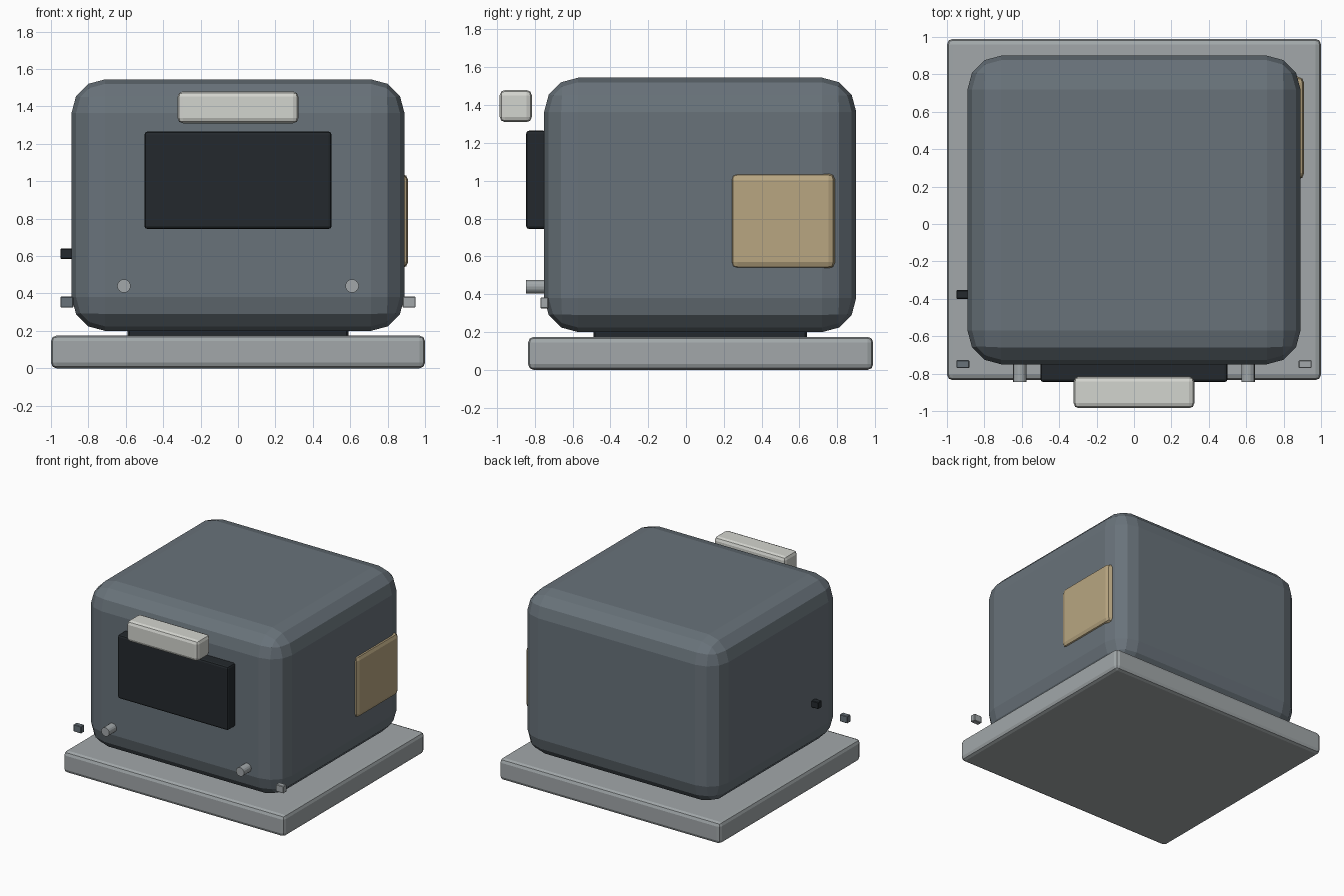
import bpy, math

if "Cube" in bpy.data.objects:
    bpy.data.objects.remove(bpy.data.objects["Cube"])


def material(name, rgb):
    m = bpy.data.materials.new(name)
    m.diffuse_color = (*rgb, 1)
    m.use_nodes = True
    m.node_tree.nodes["Principled BSDF"].inputs["Base Color"].default_value = m.diffuse_color
    return m


shell = material("slate", (0.14, 0.17, 0.195))
steel = material("light_steel", (0.36, 0.39, 0.40))
black = material("black", (0.017, 0.022, 0.026))
cream = material("cream", (0.65, 0.66, 0.62))
tan = material("tan", (0.48, 0.38, 0.22))


def box(name, x, y, z, mat, bevel=0.0, segments=2):
    """Bevelled box from (min, max) ranges on each axis."""
    ranges = (x, y, z)
    bpy.ops.mesh.primitive_cube_add(size=1, location=[(a + b) / 2 for a, b in ranges])
    ob = bpy.context.object
    ob.name = name
    ob.scale = [b - a for a, b in ranges]
    bpy.ops.object.transform_apply(location=False, rotation=False, scale=True)
    ob.data.materials.append(mat)
    if bevel:
        mod = ob.modifiers.new("bevel", "BEVEL")
        mod.width = bevel
        mod.segments = segments
    return ob


# Base slab and the recessed neck under the housing
box("base_slab", (-1, 1), (-0.835, 0.99), (0, 0.175), steel, 0.03)
box("base_neck", (-0.59, 0.59), (-0.49, 0.64), (0.15, 0.26), black, 0.01, 1)

# Main rounded housing
box("housing", (-0.89, 0.89), (-0.75, 0.90), (0.2, 1.545), shell, 0.18, 3)

# Front window and the handle bar in front of it
box("front_window", (-0.5, 0.5), (-0.845, -0.74), (0.745, 1.265), black, 0.015)
box("handle", (-0.323, 0.323), (-0.985, -0.815), (1.31, 1.48), cream, 0.028)

# Side panel
box("side_panel", (0.83, 0.91), (0.237, 0.788), (0.535, 1.04), tan, 0.035)

# Front pegs
for side, label in ((-1, "left"), (1, "right")):
    bpy.ops.mesh.primitive_cylinder_add(vertices=16, radius=0.036, depth=0.13,
                                        location=(side * 0.61, -0.78, 0.44),
                                        rotation=(math.pi / 2, 0, 0))
    peg = bpy.context.object
    peg.name = label + "_peg"
    peg.data.materials.append(steel)

# Small side lugs and the rear-left button
box("left_lug", (-0.95, -0.88), (-0.77, -0.728), (0.325, 0.383), shell, 0.004, 1)
box("right_lug", (0.88, 0.95), (-0.77, -0.728), (0.325, 0.383), steel, 0.004, 1)
box("side_button", (-0.95, -0.88), (-0.40, -0.353), (0.585, 0.64), black, 0.004, 1)
